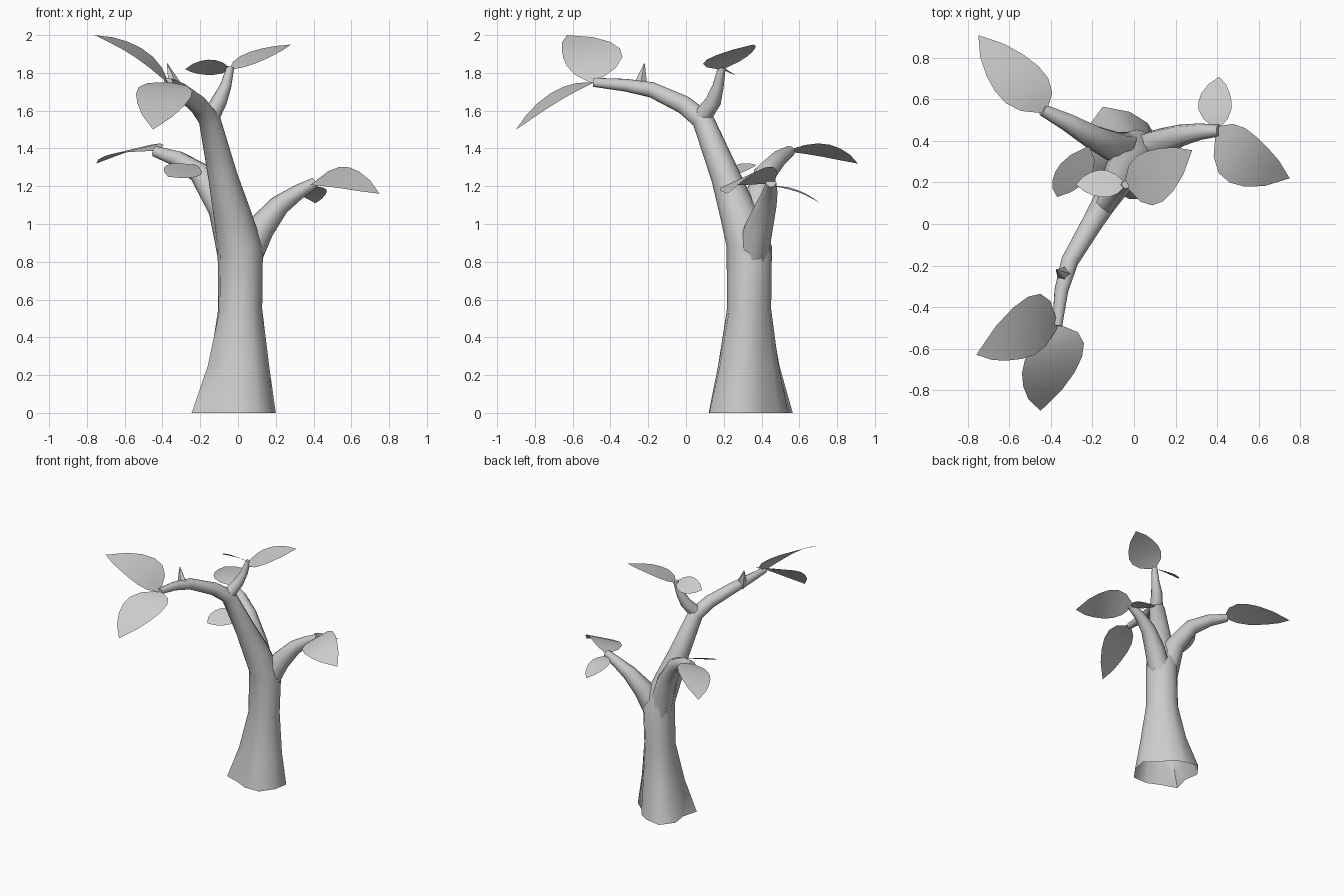
import bpy, bmesh, math
from mathutils import Vector

cube = bpy.data.objects.get("Cube")
if cube:
    bpy.data.objects.remove(cube)

grey = bpy.data.materials.new("pale grey")
grey.use_nodes = True
grey.diffuse_color = (0.6, 0.6, 0.6, 1)
grey.node_tree.nodes["Principled BSDF"].inputs["Base Color"].default_value = grey.diffuse_color


def finish(bm, name, angle=60):
    mesh = bpy.data.meshes.new(name)
    bm.to_mesh(mesh)
    bm.free()
    mesh.materials.append(grey)
    obj = bpy.data.objects.new(name, mesh)
    bpy.context.collection.objects.link(obj)
    bpy.ops.object.select_all(action='DESELECT')
    obj.select_set(True)
    bpy.context.view_layer.objects.active = obj
    bpy.ops.object.shade_smooth_by_angle(angle=math.radians(angle))
    return obj


def limb(name, path, sides=8, root=None, open_base=True):
    """Tapered tube along (x, y, z, radius) stations; root = lobed radii of the first ring."""
    bm = bmesh.new()
    pts = [Vector(p[:3]) for p in path]
    rings = []
    for i, p in enumerate(pts):
        axis = (pts[min(i + 1, len(pts) - 1)] - pts[max(i - 1, 0)]).normalized()
        if root and i < 4:
            axis = Vector((0, 0, 1))
        turn = Vector((0, 0, 1)).rotation_difference(axis)
        ring = []
        for k in range(sides):
            a = math.tau * k / sides
            r = path[i][3]
            if root:
                fade = max(0, 1 - p.z / 0.7)
                r *= 1 + fade * (root[k] / path[0][3] - 1)
            ring.append(bm.verts.new(p + turn @ Vector((r * math.cos(a), r * math.sin(a), 0))))
        rings.append(ring)
    for low, high in zip(rings, rings[1:]):
        for k in range(sides):
            n = (k + 1) % sides
            bm.faces.new((low[k], low[n], high[n], high[k]))
    bm.faces.new(rings[-1])
    if not open_base:
        bm.faces.new(rings[0][::-1])
    return finish(bm, name)


def leaf(name, base, tip, side_a, side_b):
    """Thin curved blade from base to tip, passing through its two widest side points."""
    base, tip, a, b = map(Vector, (base, tip, side_a, side_b))
    mid, half = (a + b) / 2, (a - b) / 2
    handle = (mid - base * 0.25 - tip * 0.25) * 2
    widths = (0.1, 0.72, 0.98, 1.0, 0.85, 0.55, 0)
    bm = bmesh.new()
    rows = []
    for i, w in enumerate(widths):
        t = i / (len(widths) - 1)
        c = base * (1 - t) ** 2 + handle * 2 * t * (1 - t) + tip * t * t
        offsets = (1, 0, -1) if w else (0,)
        rows.append([bm.verts.new(c + half * w * s) for s in offsets])
    for low, high in zip(rows, rows[1:]):
        for k in range(2):
            if len(high) > 1:
                bm.faces.new((low[k], low[k + 1], high[k + 1], high[k]))
            else:
                bm.faces.new((low[k], low[k + 1], high[0]))
    bm.normal_update()
    if sum(f.normal.z for f in bm.faces) < 0:
        bmesh.ops.reverse_faces(bm, faces=bm.faces)
    return finish(bm, name)


# Trunk with flared, lobed root, bending forward into the long bough
limb("trunk", [
    (-0.02, 0.34, 0, 0.22), (0, 0.335, 0.25, 0.165), (0.01, 0.335, 0.55, 0.118),
    (0.012, 0.335, 0.88, 0.12), (-0.03, 0.28, 1.05, 0.1), (-0.08, 0.21, 1.25, 0.078),
    (-0.15, 0.09, 1.55, 0.058), (-0.21, -0.01, 1.63, 0.05), (-0.31, -0.18, 1.71, 0.042),
    (-0.35, -0.32, 1.735, 0.034), (-0.37, -0.49, 1.75, 0.024)],
    sides=12, root=(0.22, 0.15, 0.17, 0.2, 0.26, 0.24, 0.19, 0.26, 0.2, 0.22, 0.25, 0.23))

# Side branches
limb("left_branch", [
    (0.04, 0.35, 0.82, 0.085), (0.12, 0.385, 0.98, 0.075), (0.22, 0.425, 1.1, 0.055),
    (0.32, 0.445, 1.17, 0.04), (0.41, 0.45, 1.22, 0.028)])
limb("right_branch", [
    (-0.01, 0.35, 0.82, 0.095), (-0.08, 0.365, 1.08, 0.078), (-0.2, 0.42, 1.27, 0.06),
    (-0.32, 0.49, 1.345, 0.045), (-0.44, 0.55, 1.385, 0.03)])
limb("top_twig", [
    (-0.15, 0.08, 1.56, 0.05), (-0.1, 0.145, 1.65, 0.042), (-0.065, 0.17, 1.73, 0.03),
    (-0.04, 0.19, 1.83, 0.02)])
limb("thorn", [(-0.33, -0.245, 1.71, 0.045), (-0.375, -0.22, 1.85, 0.002)], sides=5)

# Leaves: base, tip, and the two widest side points
bough_tip, twig_tip = (-0.37, -0.49, 1.75), (-0.04, 0.19, 1.82)
leaf("bough_leaf_upper", bough_tip, (-0.76, -0.63, 2.0), (-0.51, -0.35, 1.93), (-0.54, -0.65, 1.88))
leaf("bough_leaf_lower", bough_tip, (-0.45, -0.9, 1.5), (-0.25, -0.64, 1.67), (-0.54, -0.72, 1.69))
leaf("twig_leaf_large", twig_tip, (0.28, 0.355, 1.95), (0.14, 0.11, 1.87), (0.06, 0.35, 1.91))
leaf("twig_leaf_small", twig_tip, (-0.28, 0.19, 1.82), (-0.17, 0.26, 1.79), (-0.16, 0.13, 1.87))
leaf("left_leaf_large", (0.4, 0.46, 1.22), (0.75, 0.22, 1.16), (0.59, 0.42, 1.3), (0.46, 0.2, 1.2))
leaf("left_leaf_small", (0.4, 0.46, 1.2), (0.41, 0.71, 1.11), (0.31, 0.59, 1.18), (0.47, 0.59, 1.17))
leaf("right_leaf_large", (-0.43, 0.54, 1.39), (-0.75, 0.91, 1.32), (-0.46, 0.76, 1.42), (-0.67, 0.64, 1.37))
leaf("right_leaf_small", (-0.22, 0.37, 1.31), (-0.37, 0.13, 1.25), (-0.38, 0.25, 1.31), (-0.22, 0.22, 1.25))
